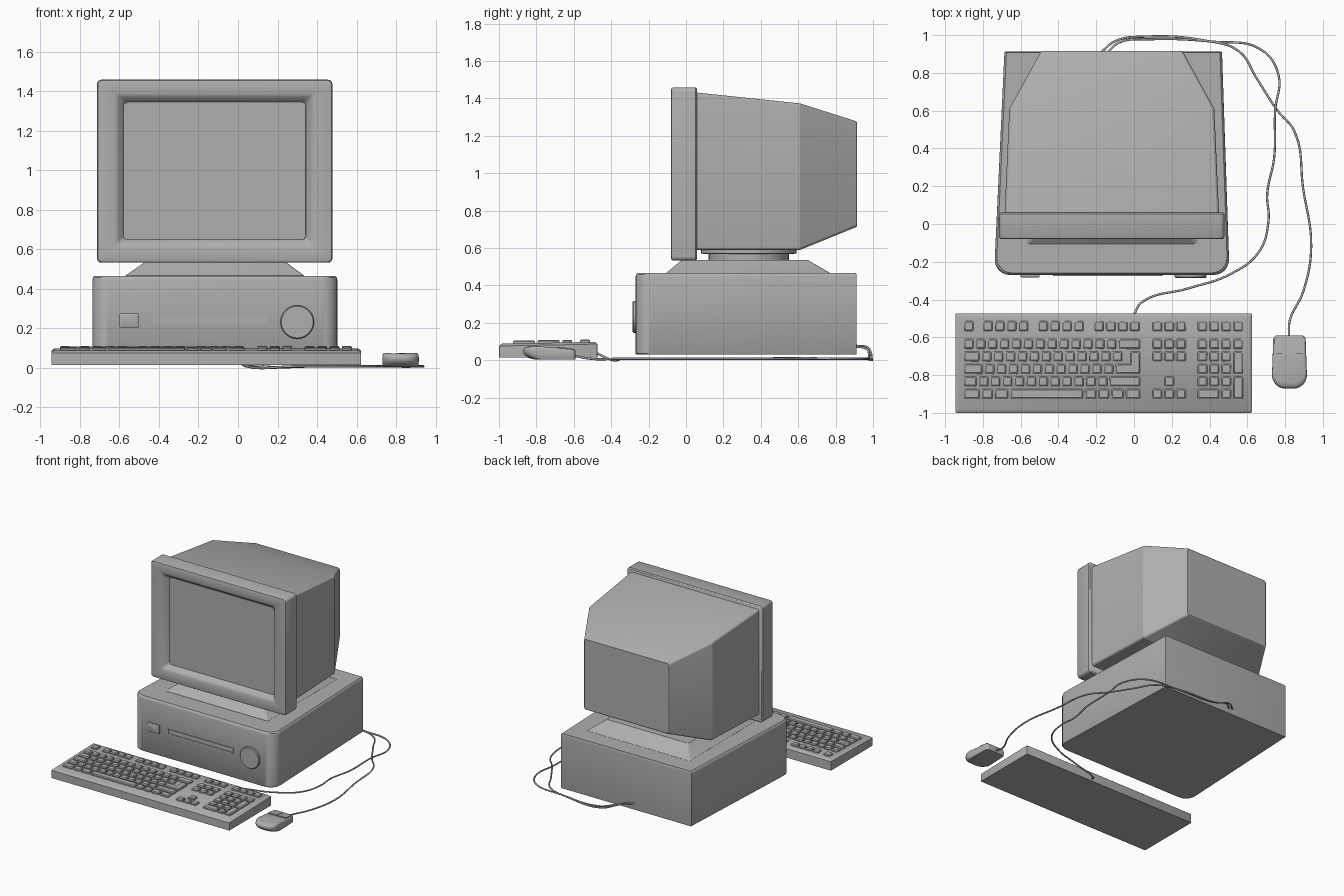
import bpy, bmesh, math
from mathutils import Vector

if "Cube" in bpy.data.objects:
    bpy.data.objects.remove(bpy.data.objects["Cube"])

GREY = bpy.data.materials.new("mid_grey")
GREY.diffuse_color = (0.43, 0.43, 0.43, 1)
GREY.use_nodes = True
GREY.node_tree.nodes["Principled BSDF"].inputs["Base Color"].default_value = GREY.diffuse_color


def fillet(corners, radii, seg=4):
    """Closed 2D outline with rounded corners."""
    pts, n = [], len(corners)
    for i, r in enumerate(radii):
        p = Vector(corners[i])
        a = (Vector(corners[i - 1]) - p).normalized()
        b = (Vector(corners[(i + 1) % n]) - p).normalized()
        c = p + (a + b) * r
        for k in range(seg + 1):
            t = math.pi / 2 * k / seg
            pts.append(c - (b * math.cos(t) + a * math.sin(t)) * r)
    return pts


def rect(x0, x1, y0, y1, r, seg=4):
    return fillet([(x0, y0), (x1, y0), (x1, y1), (x0, y1)], [r] * 4, seg)


def circle(cx, cy, r, n=40):
    return [(cx + r * math.cos(2 * math.pi * i / n),
             cy + r * math.sin(2 * math.pi * i / n)) for i in range(n)]


def at_y(pts, y):
    return [(p[0], y, p[1]) for p in pts]


def at_z(pts, z):
    """Lift an outline to height z, which may depend on y."""
    return [(p[0], p[1], z(p[1]) if callable(z) else z) for p in pts]


def build(name, *shells, angle=35):
    """Skin each list of rings into a capped shell, all in one object."""
    bm = bmesh.new()
    for rings in shells:
        vs = [[bm.verts.new(p) for p in ring] for ring in rings]
        n = len(vs[0])
        for lo, hi in zip(vs, vs[1:]):
            for i in range(n):
                j = (i + 1) % n
                bm.faces.new((lo[i], lo[j], hi[j], hi[i]))
        bm.faces.new(vs[0][::-1])
        bm.faces.new(vs[-1])
    bmesh.ops.recalc_face_normals(bm, faces=bm.faces)
    me = bpy.data.meshes.new(name)
    bm.to_mesh(me)
    bm.free()
    me.materials.append(GREY)
    ob = bpy.data.objects.new(name, me)
    bpy.context.collection.objects.link(ob)
    bpy.ops.object.select_all(action='DESELECT')
    ob.select_set(True)
    bpy.context.view_layer.objects.active = ob
    bpy.ops.object.shade_smooth_by_angle(angle=math.radians(angle))
    return ob


CX = -0.118

# Computer case: tapered towards the back, with round front corners
def case_outline(d):
    return fillet([(-0.741 + d, -0.27 + d), (0.506 - d, -0.27 + d),
                   (0.466 - d, 0.912 - d / 4), (-0.686 + d, 0.912 - d / 4)],
                  [0.085, 0.085, 0.005, 0.005], 6)

build("computer_case", [at_z(case_outline(d), z) for d, z in
      [(0.004, 0.03), (0, 0.036), (0, 0.445), (0.003, 0.458), (0.011, 0.466)]])

# Front panel: button, framed disk slot and round knob
build("power_button", [at_y(rect(-0.6, -0.5, 0.205, 0.275, 0.006), -0.26),
                       at_y(rect(-0.6, -0.5, 0.205, 0.275, 0.006), -0.28),
                       at_y(rect(-0.595, -0.505, 0.21, 0.27, 0.006), -0.283)])
slot, gap = rect(-0.43, 0.15, 0.22, 0.265, 0.004), rect(-0.42, 0.14, 0.23, 0.255, 0.003)
build("disk_slot", [at_y(slot, -0.25), at_y(slot, -0.275), at_y(gap, -0.275), at_y(gap, -0.2705)])
build("round_knob", [at_y(circle(0.3, 0.232, r), y) for r, y in
                     [(0.085, -0.26), (0.085, -0.28), (0.08, -0.286)]])

# Monitor stand: sloped plinth and stepped swivel
build("stand_plinth", [at_z(rect(-0.57, 0.335, -0.105, 0.77, 0.015), 0.455),
                       at_z(rect(-0.57, 0.335, -0.105, 0.77, 0.015), 0.467),
                       at_z(rect(-0.48, 0.25, -0.03, 0.66, 0.015), 0.53),
                       at_z(rect(-0.473, 0.243, -0.023, 0.653, 0.015), 0.537)])
build("stand_swivel", [at_z(circle(CX, 0.335, r), z) for r, z in
      [(0.215, 0.53), (0.215, 0.568), (0.255, 0.57), (0.255, 0.6)]])

# Monitor: bezel with a sloped opening, and the screen
def bezel_outline(d):
    return rect(-0.714 + d, 0.478 - d, 0.533 + d, 1.459 - d, 0.022)

build("monitor_bezel", [at_y(bezel_outline(d), y) for d, y in
      [(0.008, 0.06), (0, 0.052), (0, -0.068), (0.004, -0.077), (0.014, -0.08)]] +
      [at_y(rect(-0.625, 0.39, 0.612, 1.388, 0.02), -0.08),
       at_y(rect(-0.607, 0.372, 0.627, 1.372, 0.02), -0.073),
       at_y(rect(-0.58, 0.345, 0.65, 1.345, 0.02), -0.035)], angle=36)
build("screen", [at_y(rect(-0.58, 0.345, 0.65, 1.345, 0.02), -0.02),
                 at_y(rect(-0.578, 0.343, 0.652, 1.343, 0.02), -0.037)])

# Monitor housing: tapers back in two stages
build("monitor_housing", [at_y(rect(*b, 0.018), y) for b, y in
      [((-0.685, 0.45, 0.59, 1.432), 0.05), ((-0.66, 0.425, 0.59, 1.373), 0.61),
       ((-0.495, 0.26, 0.712, 1.278), 0.91), ((-0.49, 0.255, 0.717, 1.273), 0.915)]], angle=15)

# Keyboard body
def deck(y):
    return 0.0985 + (y + 0.475) * 0.02

def board(d):
    return rect(-0.945 + d, 0.624 - d, -1 + d, -0.473 - d, 0.006, 2)

build("keyboard_body", [at_z(board(0), 0.015), at_z(board(0), lambda y: deck(y) - 0.012),
                        at_z(board(0.015), deck)])

# Keys: each row lists (start, widths) groups in key units
U, ROW, X0 = 0.063, 0.0662, -0.907
keys = []


def key(start, width, y, rows=1):
    x0, x1 = X0 + start * U + 0.006, X0 + (start + width) * U - 0.006
    y1, y0 = y + 0.026, y - 0.026 - (rows - 1) * ROW
    low, top = deck(y) - 0.005, deck(y) + 0.014
    def ring(d):
        return rect(x0 + d, x1 - d, y0 + d, y1 - d, 0.006, 2)
    keys.append([at_z(ring(0), low), at_z(ring(0), top - 0.006), at_z(ring(0.006), top)])

NAV, PAD = 15.85, 19.65
one = lambda n: [1] * n
layout = [
    (-0.54, [(0, [1]), (1.6, one(4)), (6.25, one(4)), (10.95, one(4)), (NAV, one(3)), (PAD, one(4))]),
    (-0.635, [(0, one(13) + [2]), (NAV, one(3)), (PAD, one(4))]),
    (-0.635 - ROW, [(0, [1.5] + one(12)), (NAV, one(3)), (PAD, one(3))]),
    (-0.635 - 2 * ROW, [(0, [1.75] + one(11) + [2.25]), (PAD, one(3))]),
    (-0.635 - 3 * ROW, [(0, [1.25] + one(11) + [2.75]), (NAV + 1, [1]), (PAD, one(3))]),
    (-0.635 - 4 * ROW, [(0, [1.5, 1.1, 1.3, 6.3, 1.1, 1.1, 1.2, 1.4]), (NAV, one(3)), (PAD, [2, 1])]),
]
for y, groups in layout:
    for start, widths in groups:
        for w in widths:
            key(start, w, y)
            start += w
# Two-row keys: return key and the right edge of the number pad
key(14, 1, -0.635 - ROW, 2)
key(PAD + 3, 1, -0.635 - ROW, 2)
key(PAD + 3, 1, -0.635 - 3 * ROW, 2)
build("keyboard_keys", *keys)

# Mouse: steep sides, humped top, tucked under at the rear
MX, MY = 0.823, -0.73


def hump(y):
    return 0.075 - 0.5 * (y + 0.79) ** 2

outline = fillet([(0.738, -0.59), (0.728, -0.872), (0.918, -0.872), (0.908, -0.59)],
                 [0.02, 0.075, 0.075, 0.02], 8)


def mouse_ring(sx, f, rear, front=1):
    ring = []
    for x, y in outline:
        py = MY + (y - MY) * (rear if y < MY else front)
        ring.append((MX + (x - MX) * sx, py, 0.005 + f * (hump(py) - 0.005)))
    return ring

build("mouse_body", [mouse_ring(*r) for r in
      [(0.95, 0, 0.6), (0.98, 0.12, 0.8), (1, 0.4, 0.96), (1, 0.65, 1), (0.99, 0.84, 0.97),
       (0.95, 0.95, 0.9, 0.98), (0.87, 1, 0.78, 0.95)]], angle=45)

# Mouse buttons: thin pads, one each side of the centre gap
pads = []
for s in (-1, 1):
    pad = rect(*sorted((MX + s * 0.002, MX + s * 0.078)), -0.688, -0.598, 0.008)
    pads.append([at_z(pad, lambda y: hump(y) - 0.01), at_z(pad, lambda y: hump(y) + 0.003)])
build("mouse_buttons", *pads)


# Cables lying on the floor and rising to the back of the case
def cable(name, pts):
    cu = bpy.data.curves.new(name, 'CURVE')
    cu.dimensions = '3D'
    cu.bevel_depth, cu.bevel_resolution, cu.use_fill_caps = 0.006, 2, True
    cu.resolution_u = 6
    cu.materials.append(GREY)
    sp = cu.splines.new('BEZIER')
    sp.bezier_points.add(len(pts) - 1)
    for bp, p in zip(sp.bezier_points, pts):
        bp.co = p if len(p) == 3 else (p[0], p[1], 0.008)
        bp.handle_left_type = bp.handle_right_type = 'AUTO'
    bpy.context.collection.objects.link(bpy.data.objects.new(name, cu))

cable("mouse_cable", [(0.82, -0.6, 0.025), (0.825, -0.51), (0.895, -0.36), (0.938, -0.12),
      (0.895, 0.19), (0.85, 0.49), (0.76, 0.6), (0.65, 0.77), (0.555, 0.915), (0.37, 0.972),
      (0.055, 0.992, 0.012), (-0.1, 0.968, 0.07), (-0.18, 0.905, 0.078)])
cable("keyboard_cable", [(0, -0.48, 0.04), (0.04, -0.415), (0.29, -0.34), (0.5, -0.27),
      (0.66, -0.15), (0.712, 0.015), (0.705, 0.16), (0.742, 0.35), (0.747, 0.6, 0.012),
      (0.765, 0.79), (0.67, 0.925), (0.42, 0.965), (0.08, 0.978, 0.014),
      (-0.08, 0.96, 0.065), (-0.145, 0.905, 0.072)])
